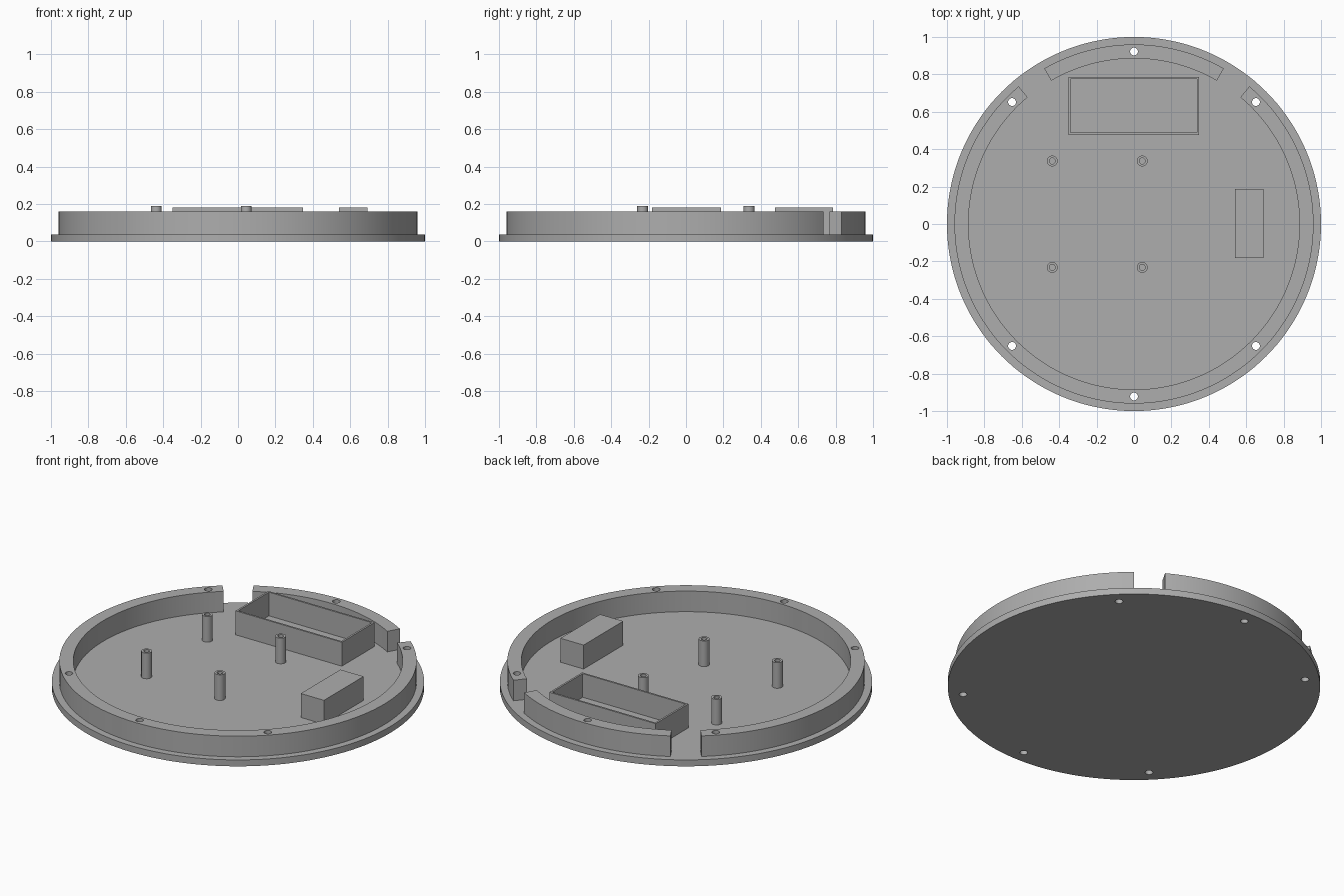
import bpy
import bmesh
from math import radians, cos, sin, tau

cube = bpy.data.objects.get("Cube")
if cube:
    bpy.data.objects.remove(cube, do_unlink=True)

GREY = (0.42, 0.42, 0.42, 1)
grey = bpy.data.materials.new("plain grey")
grey.use_nodes = True
grey.diffuse_color = GREY
grey.node_tree.nodes["Principled BSDF"].inputs["Base Color"].default_value = GREY

BASE_TOP, RING_TOP, BOX_TOP, POST_TOP = 0.038, 0.16, 0.18, 0.19


def finish(name, bm):
    """Turn a bmesh into a grey object."""
    bmesh.ops.recalc_face_normals(bm, faces=bm.faces)
    mesh = bpy.data.meshes.new(name)
    bm.to_mesh(mesh)
    bm.free()
    mesh.materials.append(grey)
    obj = bpy.data.objects.new(name, mesh)
    bpy.context.collection.objects.link(obj)
    return obj


def select(obj):
    bpy.ops.object.select_all(action="DESELECT")
    obj.select_set(True)
    bpy.context.view_layer.objects.active = obj


def smooth(obj):
    select(obj)
    bpy.ops.object.shade_smooth_by_angle(angle=radians(30))


def add_cylinder(bm, x, y, radius, bottom, top, sides):
    ring = [bm.verts.new((x + radius * cos(tau * i / sides),
                          y + radius * sin(tau * i / sides), bottom))
            for i in range(sides)]
    face = bm.faces.new(ring)
    out = bmesh.ops.extrude_face_region(bm, geom=[face])["geom"]
    for v in out:
        if isinstance(v, bmesh.types.BMVert):
            v.co.z = top


def arc_wall(name, start, end, inner, outer, bottom, top):
    """Curved wall with a rectangular section between two angles."""
    bm = bmesh.new()
    steps = max(8, round((end - start) / 2.5))
    section = [(inner, bottom), (outer, bottom), (outer, top), (inner, top)]
    rows = []
    for i in range(steps + 1):
        a = radians(start + (end - start) * i / steps)
        rows.append([bm.verts.new((r * cos(a), r * sin(a), z)) for r, z in section])
    for p, q in zip(rows, rows[1:]):
        for k in range(4):
            n = (k + 1) % 4
            bm.faces.new((p[k], p[n], q[n], q[k]))
    bm.faces.new(rows[0])
    bm.faces.new(rows[-1])
    return finish(name, bm)


def box(name, x0, x1, y0, y1, z0, z1, wall=0, floor=0):
    """Block, or an open tray when a wall thickness is given."""
    bm = bmesh.new()
    base = bm.faces.new([bm.verts.new((x, y, z1)) for x, y in
                         ((x0, y0), (x1, y0), (x1, y1), (x0, y1))])
    out = bmesh.ops.extrude_face_region(bm, geom=[base], use_keep_orig=True)["geom"]
    for v in out:
        if isinstance(v, bmesh.types.BMVert):
            v.co.z = z0
    if wall:
        bmesh.ops.inset_region(bm, faces=[base], thickness=wall, use_even_offset=True)
        inner = bmesh.ops.extrude_face_region(bm, geom=[base])["geom"]
        bmesh.ops.delete(bm, geom=[base], context="FACES_ONLY")
        for v in inner:
            if isinstance(v, bmesh.types.BMVert):
                v.co.z = floor
    return finish(name, bm)


# Round base plate and the rim wall, broken by two slots at the back
bm = bmesh.new()
add_cylinder(bm, 0, 0, 1, 0, BASE_TOP, 144)
base = finish("base_plate", bm)
rim_main = arc_wall("rim_main", 130, 410, 0.885, 0.96, BASE_TOP, RING_TOP)
rim_back = arc_wall("rim_back", 60, 120, 0.885, 0.96, BASE_TOP, RING_TOP)

# Screw holes through rim and base
bm = bmesh.new()
for x, y in ((0, 0.922), (0, -0.922), (0.652, 0.652), (-0.652, 0.652),
             (0.652, -0.652), (-0.652, -0.652)):
    add_cylinder(bm, x, y, 0.021, -0.1, 0.3, 24)
cutter = finish("hole_cutter", bm)
cutter.hide_render = True
for obj in (base, rim_main, rim_back):
    select(obj)
    mod = obj.modifiers.new("holes", "BOOLEAN")
    mod.operation = "DIFFERENCE"
    mod.solver = "EXACT"
    mod.object = cutter
    bpy.ops.object.modifier_apply(modifier=mod.name)
    smooth(obj)
bpy.data.objects.remove(cutter, do_unlink=True)

# Open tray at the back and solid block on the left
box("tray", -0.35, 0.347, 0.477, 0.785, BASE_TOP, BOX_TOP, wall=0.011, floor=BASE_TOP + 0.002)
box("side_block", 0.54, 0.692, -0.183, 0.188, BASE_TOP, BOX_TOP)

# Four hollow mounting posts
for side, x in (("right", -0.437), ("left", 0.044)):
    for end, y in (("front", -0.232), ("back", 0.337)):
        bm = bmesh.new()
        sides = 24
        profile = [(0.029, BASE_TOP), (0.029, POST_TOP), (0.016, POST_TOP), (0.016, BASE_TOP + 0.002)]
        loops = [[bm.verts.new((x + r * cos(tau * i / sides), y + r * sin(tau * i / sides), z))
                  for i in range(sides)] for r, z in profile]
        for a, b in zip(loops, loops[1:]):
            for i in range(sides):
                j = (i + 1) % sides
                bm.faces.new((a[i], a[j], b[j], b[i]))
        bm.faces.new(loops[0])
        bm.faces.new(loops[-1])
        smooth(finish(f"post_{end}_{side}", bm))
